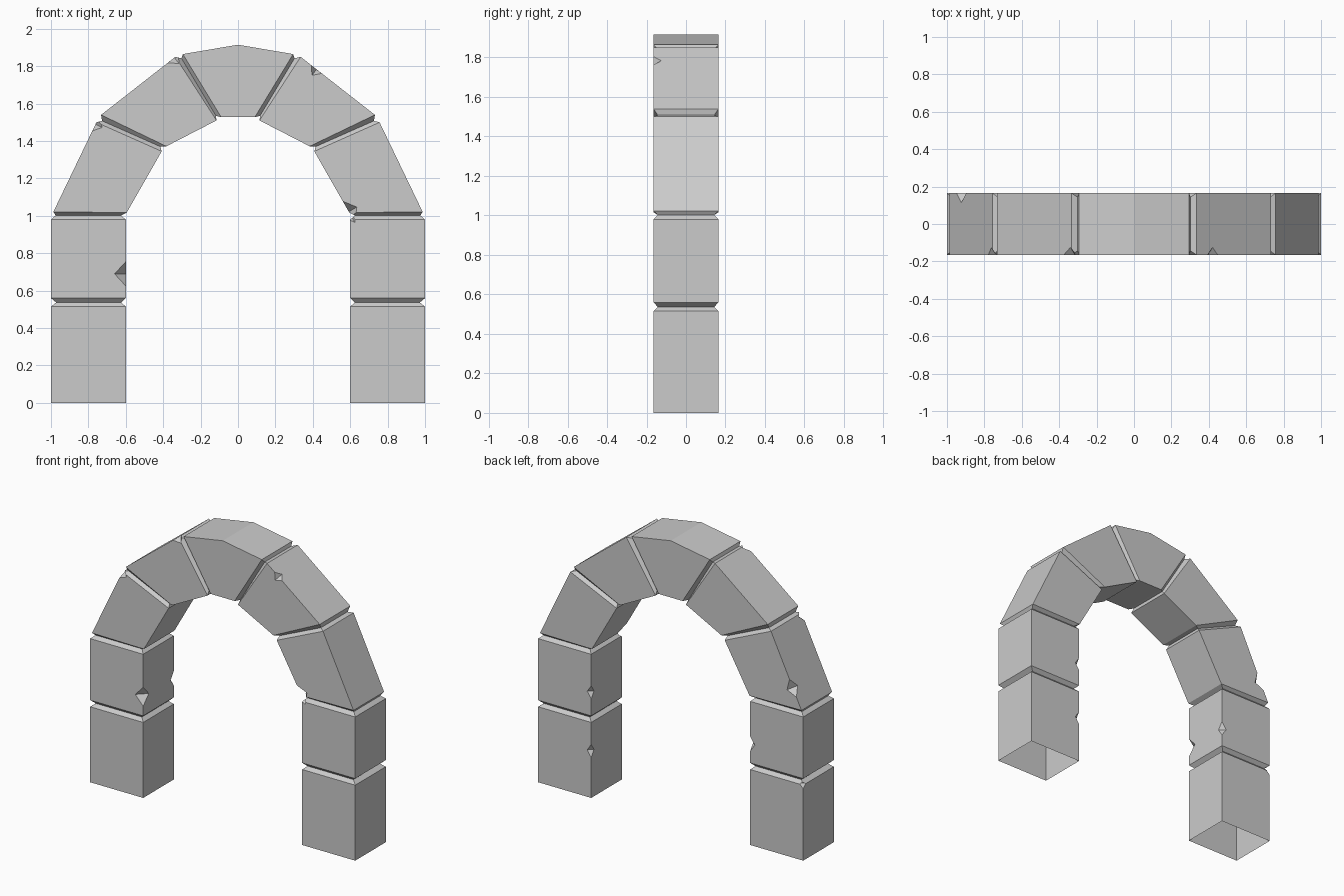
import bpy, bmesh
from mathutils import Vector

if "Cube" in bpy.data.objects:
    bpy.data.objects.remove(bpy.data.objects["Cube"])

HALF_DEPTH, GROOVE = 0.165, 0.022

# Left half of the arch: (outer x, outer z, inner x, inner z, half depth)
D, G = HALF_DEPTH, HALF_DEPTH - GROOVE
left = [
    (-1.0, 0.0, -0.6, 0.0, D),
    (-1.0, 0.515, -0.6, 0.515, D),
    (-0.972, 0.537, -0.625, 0.537, G),
    (-1.0, 0.56, -0.6, 0.56, D),
    (-1.0, 0.98, -0.6, 0.98, D),
    (-0.975, 1.002, -0.625, 1.002, G),
    (-0.987, 1.022, -0.595, 1.017, D),
    (-0.757, 1.50, -0.408, 1.345, D),
    (-0.727, 1.508, -0.415, 1.370, G),
    (-0.732, 1.54, -0.383, 1.372, D),
    (-0.335, 1.85, -0.115, 1.510, D),
    (-0.302, 1.842, -0.118, 1.535, G),
    (-0.295, 1.865, -0.09, 1.528, D),
]
crown = [(0.0, 1.915, 0.0, 1.528, D)]
right = [(-a, b, -c, d, e) for a, b, c, d, e in reversed(left)]


def finish(bm, name):
    bmesh.ops.recalc_face_normals(bm, faces=bm.faces)
    me = bpy.data.meshes.new(name)
    bm.to_mesh(me)
    bm.free()
    ob = bpy.data.objects.new(name, me)
    bpy.context.collection.objects.link(ob)
    return ob


# Arch body lofted through the rings, pinched at each masonry joint
bm = bmesh.new()
rings = []
for ox, oz, ix, iz, d in left + crown + right:
    rings.append([bm.verts.new(p) for p in
                  ((ox, -d, oz), (ix, -d, iz), (ix, d, iz), (ox, d, oz))])
for a, b in zip(rings, rings[1:]):
    for i in range(4):
        j = (i + 1) % 4
        bm.faces.new((a[i], a[j], b[j], b[i]))
bm.faces.new(rings[0])
bm.faces.new(rings[-1])
arch = finish(bm, "stone_arch")

# Chips in block edges: x, y side, z, edge direction x/z, half length, depth
chips = [
    (-0.6, -1, 0.69, 0, 1, 0.065, 0.06),
    (-0.6, 1, 0.69, 0, 1, 0.05, 0.035),
    (0.6, 1, 0.32, 0, 1, 0.045, 0.03),
    (0.6, 1, 0.72, 0, 1, 0.045, 0.03),
    (0.42, -1, 1.783, 0.395, -0.31, 0.035, 0.04),
    (-0.34, -1, 1.846, 0.395, 0.31, 0.045, 0.04),
    (-0.762, -1, 1.49, 0.23, 0.478, 0.04, 0.04),
    (-0.923, 1, 1.155, 0.23, 0.478, 0.06, 0.05),
    (0.592, -1, 1.022, -0.19, 0.33, 0.065, 0.05),
    (-1.0, 1, 0.52, 0, 1, 0.03, 0.03),
]
bm = bmesh.new()
for x, side, z, dx, dz, h, depth in chips:
    c = Vector((x, side * HALF_DEPTH, z))
    e = Vector((dx, 0, dz)).normalized()
    n, y = Vector((e.z, 0, -e.x)), Vector((0, 1, 0))
    top, bot = bm.verts.new(c + e * h), bm.verts.new(c - e * h)
    rim = [bm.verts.new(c + v * depth) for v in (n, y, -n, -y)]
    for i in range(4):
        bm.faces.new((rim[i], rim[(i + 1) % 4], top))
        bm.faces.new((rim[(i + 1) % 4], rim[i], bot))
cutter = finish(bm, "chip_cutter")
cutter.hide_render = True

mod = arch.modifiers.new("chips", 'BOOLEAN')
mod.operation, mod.solver, mod.object = 'DIFFERENCE', 'EXACT', cutter
bpy.context.view_layer.objects.active = arch
bpy.ops.object.modifier_apply(modifier=mod.name)
bpy.data.objects.remove(cutter)

# Legs are open underneath
bm = bmesh.new()
bm.from_mesh(arch.data)
feet = [f for f in bm.faces if all(v.co.z < 0.001 for v in f.verts)]
bmesh.ops.delete(bm, geom=feet, context='FACES')
bm.to_mesh(arch.data)
bm.free()
